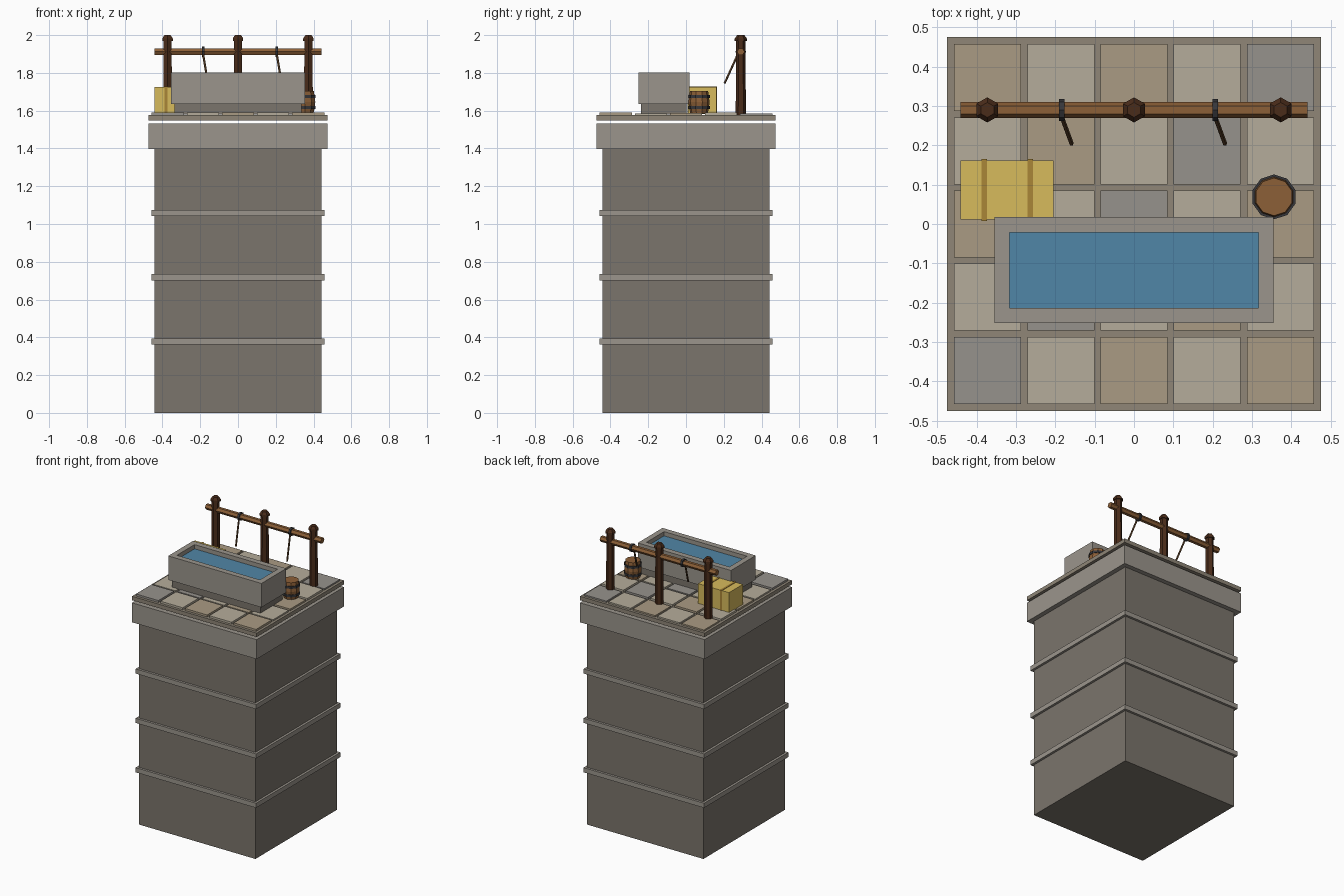
import bpy, bmesh, math
from mathutils import Vector, Matrix

if "Cube" in bpy.data.objects:
    bpy.data.objects.remove(bpy.data.objects["Cube"])


def mat(name, *rgb):
    """Seen colour to linear diffuse colour."""
    m = bpy.data.materials.new(name)
    m.diffuse_color = [(c / 0.88) ** 2.2 for c in rgb] + [1]
    m.use_nodes = True
    m.node_tree.nodes["Principled BSDF"].inputs["Base Color"].default_value = m.diffuse_color
    return m


WALL = mat("wall_stone", 0.42, 0.40, 0.37)
TRIM = mat("trim_stone", 0.53, 0.51, 0.48)
GROUT = mat("grout", 0.49, 0.46, 0.41)
TILES = {"g": mat("tile_grey", 0.515, 0.50, 0.48),
         "l": mat("tile_light", 0.62, 0.59, 0.53),
         "b": mat("tile_brown", 0.58, 0.53, 0.45)}
WATER = mat("water_blue", 0.28, 0.46, 0.57)
DARK = mat("dark_wood", 0.26, 0.165, 0.11)
WOOD = mat("wood", 0.48, 0.33, 0.20)
ROPE = mat("tether_leather", 0.33, 0.24, 0.16)
IRON = mat("iron", 0.20, 0.20, 0.21)
HAY = mat("hay", 0.74, 0.64, 0.32)
TWINE = mat("twine", 0.58, 0.46, 0.20)


def finish(name, bm, m):
    bmesh.ops.recalc_face_normals(bm, faces=bm.faces)
    me = bpy.data.meshes.new(name)
    bm.to_mesh(me)
    bm.free()
    me.materials.append(m)
    ob = bpy.data.objects.new(name, me)
    bpy.context.collection.objects.link(ob)
    return ob


def box_bm(x0, x1, y0, y1, z0, z1):
    bm = bmesh.new()
    bmesh.ops.create_cube(bm, size=1)
    c = Vector((x0 + x1, y0 + y1, z0 + z1)) / 2
    bmesh.ops.scale(bm, vec=(x1 - x0, y1 - y0, z1 - z0), verts=bm.verts)
    bmesh.ops.translate(bm, vec=c, verts=bm.verts)
    return bm


def box(name, x0, x1, y0, y1, z0, z1, m):
    return finish(name, box_bm(x0, x1, y0, y1, z0, z1), m)


def square(name, half, z0, z1, m):
    return box(name, -half, half, -half, half, z0, z1, m)


def lathe(name, x, y, profile, sides, m):
    """Stack of (radius, z) rings, capped at both ends, one point at +y."""
    bm = bmesh.new()
    rings = []
    for r, z in profile:
        rings.append([bm.verts.new((x + r * math.sin(2 * math.pi * i / sides),
                                    y + r * math.cos(2 * math.pi * i / sides), z))
                      for i in range(sides)])
    for a, b in zip(rings, rings[1:]):
        for i in range(sides):
            j = (i + 1) % sides
            bm.faces.new((a[i], a[j], b[j], b[i]))
    bm.faces.new(rings[0])
    bm.faces.new(rings[-1])
    return finish(name, bm, m)


def rod(name, p, q, r, sides, m):
    p, q = Vector(p), Vector(q)
    bm = bmesh.new()
    rot = Vector((0, 0, 1)).rotation_difference(q - p).to_matrix().to_4x4()
    bmesh.ops.create_cone(bm, cap_ends=True, segments=sides, radius1=r, radius2=r,
                          depth=(q - p).length,
                          matrix=Matrix.Translation((p + q) / 2) @ rot)
    return finish(name, bm, m)


# Tower shaft, string courses, cornice and roof slab
square("tower_shaft", 0.443, 0, 1.40, WALL)
for i in range(3):
    z = 0.362 + 0.34 * i
    square(f"string_course_{i}", 0.459, z, z + 0.032, TRIM)
square("cornice", 0.475, 1.397, 1.531, TRIM)
square("roof_slab", 0.475, 1.549, 1.576, GROUT)

# Paving tiles, rows from back to front
for r, row in enumerate(("blblg", "lblgl", "blglb", "lglbl", "glblb")):
    for c, key in enumerate(row):
        x, y = (c - 2) * 0.186, (2 - r) * 0.186
        box(f"tile_{r}_{c}", x - 0.085, x + 0.085, y - 0.085, y + 0.085,
            1.574, 1.586 + 0.002 * ((r * 2 + c * 3) % 3), TILES[key])

# Water trough: plinth, hollow basin, water
box("trough_plinth", -0.337, 0.337, -0.238, 0.003, 1.58, 1.64, WALL)
bm = box_bm(-0.355, 0.355, -0.252, 0.018, 1.636, 1.801)
top = max(bm.faces, key=lambda f: f.calc_center_median().z)
bmesh.ops.inset_region(bm, faces=[top], thickness=0.039, use_even_offset=True)
down = bmesh.ops.extrude_face_region(bm, geom=[top])["geom"]
bmesh.ops.translate(bm, vec=(0, 0, -0.11),
                    verts=[v for v in down if isinstance(v, bmesh.types.BMVert)])
if top.is_valid:
    bmesh.ops.delete(bm, geom=[top], context="FACES_ONLY")
finish("trough_basin", bm, TRIM)
box("trough_water", -0.317, 0.317, -0.214, -0.02, 1.693, 1.772, WATER)

# Hitching rail: posts with caps, beam
for i, x in enumerate((-0.373, 0, 0.373)):
    lathe(f"rail_post_{i}", x, 0.29, [(0.027, 1.576), (0.025, 1.975)], 6, DARK)
    lathe(f"post_cap_{i}", x, 0.29, [(0.032, 1.968), (0.032, 1.982), (0.019, 2.0)], 6, DARK)
rod("rail_beam", (-0.441, 0.29, 1.912), (0.441, 0.29, 1.912), 0.02, 6, WOOD)

# Iron rings and hanging tethers
for i, x in enumerate((-0.184, 0.206)):
    rod(f"tether_ring_{i}", (x - 0.007, 0.29, 1.912), (x + 0.007, 0.29, 1.912), 0.028, 8, IRON)
    rod(f"tether_{i}", (x, 0.272, 1.895), (x + 0.025, 0.204, 1.745), 0.006, 5, ROPE)

# Barrel with hoops
bx, by = 0.356, 0.069
lathe("barrel", bx, by, [(0.046, 1.586), (0.052, 1.615), (0.056, 1.645),
                         (0.052, 1.675), (0.048, 1.705)], 10, WOOD)
for i, z in enumerate((1.617, 1.675)):
    lathe(f"barrel_hoop_{i}", bx, by, [(0.057, z - 0.008), (0.057, z + 0.008)], 10, IRON)

# Hay bale with twine bands
box("hay_bale", -0.441, -0.205, 0.011, 0.162, 1.584, 1.726, HAY)
for i, x in enumerate((-0.381, -0.264)):
    box(f"bale_twine_{i}", x - 0.007, x + 0.007, 0.008, 0.165, 1.583, 1.729, TWINE)
